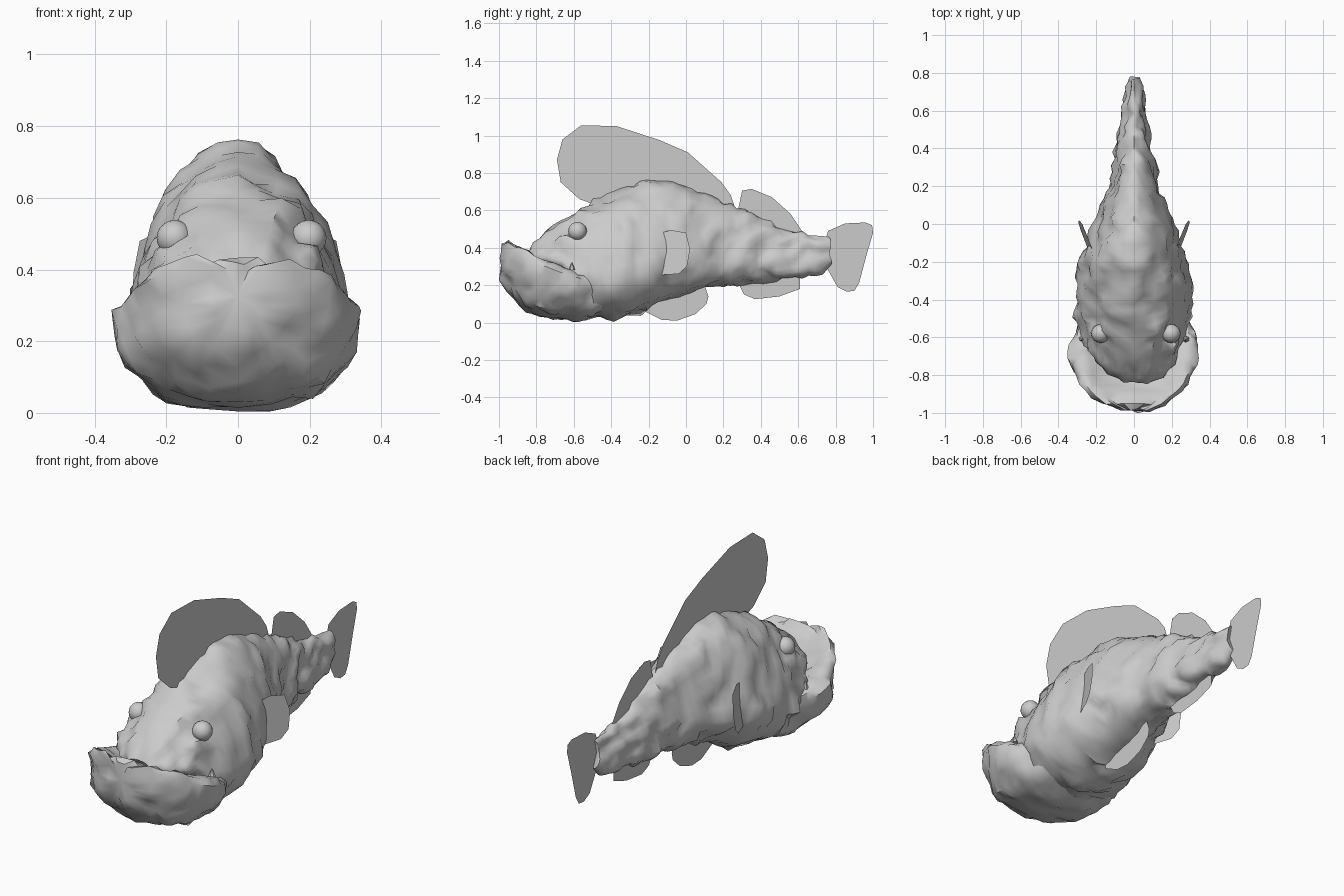
import bpy, bmesh, math
from mathutils import Vector, noise

if "Cube" in bpy.data.objects:
    bpy.data.objects.remove(bpy.data.objects["Cube"])

skin = bpy.data.materials.new("grey skin")
skin.diffuse_color = (0.6, 0.6, 0.6, 1)
skin.use_nodes = True
skin.node_tree.nodes["Principled BSDF"].inputs["Base Color"].default_value = skin.diffuse_color


def finish(name, bm, smooth=True):
    mesh = bpy.data.meshes.new(name)
    bm.to_mesh(mesh)
    bm.free()
    mesh.materials.append(skin)
    ob = bpy.data.objects.new(name, mesh)
    bpy.context.collection.objects.link(ob)
    if smooth:
        bpy.ops.object.select_all(action='DESELECT')
        ob.select_set(True)
        bpy.context.view_layer.objects.active = ob
        bpy.ops.object.shade_smooth_by_angle(angle=math.radians(50))
    return ob


def interp(table, y):
    """Values of a station table at y, linear between rows."""
    if y <= table[0][0]:
        return table[0][1:]
    for a, b in zip(table, table[1:]):
        if y <= b[0]:
            f = (y - a[0]) / (b[0] - a[0])
            return tuple(p + (q - p) * f for p, q in zip(a[1:], b[1:]))
    return table[-1][1:]


def loft(name, rings, amount):
    """Skin closed rings, cap the ends and roughen the surface."""
    bm = bmesh.new()
    loops = [[bm.verts.new(p) for p in ring] for ring in rings]
    n = len(loops[0])
    for a, b in zip(loops, loops[1:]):
        for i in range(n):
            j = (i + 1) % n
            bm.faces.new((a[i], a[j], b[j], b[i]))
    for loop in (loops[0], loops[-1]):
        mid = bm.verts.new(sum((v.co for v in loop), Vector()) / n)
        for i in range(n):
            bm.faces.new((loop[i], loop[(i + 1) % n], mid))
    bmesh.ops.recalc_face_normals(bm, faces=bm.faces)
    bm.normal_update()
    moves = []
    for v in bm.verts:
        bump = 0.8 * noise.noise(v.co * 8) + noise.noise(v.co * 17 + Vector((5, 2, 9)))
        moves.append(v.normal * bump * amount)
    for v, m in zip(bm.verts, moves):
        v.co += m
        v.co.z = max(v.co.z, 0.004)
    bmesh.ops.triangulate(bm, faces=bm.faces)
    return finish(name, bm)


# body stations: y, bottom, top, half width
BODY = [(-0.84, 0.33, 0.38, 0.09), (-0.80, 0.31, 0.43, 0.16), (-0.73, 0.29, 0.48, 0.21),
        (-0.66, 0.24, 0.54, 0.25), (-0.58, 0.08, 0.60, 0.29), (-0.50, 0.025, 0.65, 0.31),
        (-0.40, 0.015, 0.70, 0.315), (-0.30, 0.035, 0.74, 0.305), (-0.20, 0.07, 0.76, 0.285),
        (-0.10, 0.12, 0.75, 0.25), (0, 0.16, 0.73, 0.21), (0.10, 0.175, 0.69, 0.17),
        (0.20, 0.19, 0.64, 0.135), (0.30, 0.20, 0.60, 0.115), (0.40, 0.21, 0.55, 0.1),
        (0.50, 0.23, 0.50, 0.08), (0.60, 0.25, 0.475, 0.062), (0.68, 0.245, 0.47, 0.052),
        (0.74, 0.27, 0.465, 0.04), (0.76, 0.32, 0.45, 0.025)]
# cross-section: height fraction, width fraction
SECTION = [(0, 0), (0.01, 0.25), (0.06, 0.57), (0.16, 0.87), (0.3, 1), (0.45, 0.95), (0.6, 0.84),
           (0.75, 0.70), (0.87, 0.52), (0.96, 0.29), (1, 0)]


def body_ring(y):
    lo, hi, w = interp(BODY, y)
    ts = [0, 0.01, 0.06, 0.13, 0.21, 0.3, 0.4, 0.5, 0.6, 0.7, 0.79, 0.87, 0.93, 0.975, 1]
    side = [(w * interp(SECTION, t)[0], lo + (hi - lo) * t) for t in ts]
    return [Vector((x, y, z)) for x, z in side] + [Vector((-x, y, z)) for x, z in side[-2:0:-1]]


loft("body", [body_ring(-0.84 + 1.6 * i / 46) for i in range(47)], 0.03)

# lower jaw stations: y, bottom, rim height, half width, lip width, mouth floor
JAW = [(-0.985, 0.23, 0.41, 0.08, 0.05, 0.42), (-0.96, 0.18, 0.43, 0.15, 0.07, 0.435),
       (-0.91, 0.12, 0.41, 0.23, 0.09, 0.40), (-0.85, 0.07, 0.375, 0.285, 0.10, 0.34),
       (-0.78, 0.035, 0.34, 0.325, 0.11, 0.27), (-0.70, 0.02, 0.31, 0.345, 0.11, 0.24),
       (-0.62, 0.015, 0.285, 0.34, 0.10, 0.22), (-0.55, 0.015, 0.26, 0.315, 0.08, 0.22),
       (-0.47, 0.03, 0.24, 0.27, 0.08, 0.22), (-0.40, 0.06, 0.22, 0.22, 0.08, 0.2)]


def jaw_ring(y):
    lo, rim, w, lip, floor = interp(JAW, y)
    ring = []
    for i in range(19):
        a = math.pi * i / 18
        c, s = math.cos(a), math.sin(a)
        ring.append(Vector((w * math.copysign(abs(c) ** 0.75, c), y,
                            rim - 0.03 - (rim - 0.03 - lo) * s ** 0.85)))
    inner = w - lip
    top = [(-w + lip * 0.3, rim), (-w + lip * 0.65, rim + 0.003), (-inner, rim - 0.01),
           (-inner * 0.6, floor), (0, floor), (inner * 0.6, floor), (inner, rim - 0.01),
           (w - lip * 0.65, rim + 0.003), (w - lip * 0.3, rim)]
    return ring + [Vector((x, y, z)) for x, z in top]


loft("lower_jaw", [jaw_ring(-0.985 + 0.585 * i / 17) for i in range(18)], 0.024)


def fin(name, outline, place=lambda y, z: (0, y, z)):
    bm = bmesh.new()
    bm.faces.new([bm.verts.new(place(y, z)) for y, z in outline])
    bmesh.ops.triangulate(bm, faces=bm.faces)
    return finish(name, bm, False)


# flat fins on the centre line
fin("dorsal_fin", [(-0.4, 0.6), (0.2, 0.5), (0.26, 0.62), (0.24, 0.68), (0.19, 0.75), (0.01, 0.91),
                   (-0.14, 0.975), (-0.37, 1.05), (-0.56, 1.055), (-0.66, 0.98), (-0.69, 0.87),
                   (-0.67, 0.75), (-0.57, 0.66)])
fin("rear_dorsal_fin", [(0.3, 0.5), (0.5, 0.4), (0.64, 0.46), (0.56, 0.58), (0.46, 0.67),
                        (0.35, 0.715), (0.3, 0.705), (0.28, 0.61)])
fin("tail_fin", [(0.72, 0.36), (0.76, 0.28), (0.81, 0.19), (0.86, 0.165), (0.9, 0.17),
                 (0.925, 0.21), (0.965, 0.36), (1, 0.48), (0.995, 0.52), (0.96, 0.535),
                 (0.85, 0.53), (0.76, 0.49)])
fin("anal_fin", [(0.3, 0.3), (0.28, 0.21), (0.31, 0.15), (0.37, 0.125), (0.5, 0.14),
                 (0.61, 0.18), (0.61, 0.26), (0.5, 0.3)])
fin("belly_fin", [(-0.25, 0.15), (-0.22, 0.06), (-0.13, 0.015), (-0.05, 0.01), (0.05, 0.045),
                  (0.11, 0.1), (0.12, 0.14), (0.1, 0.2), (-0.05, 0.25)])

for s, side in ((1, "right"), (-1, "left")):
    # side fins flare outward toward the tail
    fin(side + "_side_fin", [(-0.17, 0.3), (-0.13, 0.255), (-0.04, 0.26), (0.005, 0.3), (0.022, 0.39),
                             (0, 0.48), (-0.08, 0.495), (-0.15, 0.475)],
        lambda y, z: (s * (0.285 + 0.4 * y - 0.1 * (z - 0.37)), y, z))
    # eyes
    bm = bmesh.new()
    bmesh.ops.create_uvsphere(bm, u_segments=16, v_segments=10, radius=0.05)
    bmesh.ops.translate(bm, verts=bm.verts, vec=(0.01 + s * 0.187, -0.58, 0.488))
    finish(side + "_eye", bm)
    # small corner teeth
    bm = bmesh.new()
    bmesh.ops.create_cone(bm, cap_ends=True, segments=6, radius1=0.018, radius2=0.002, depth=0.04)
    bmesh.ops.translate(bm, verts=bm.verts, vec=(s * 0.275, -0.61, 0.3))
    finish(side + "_tooth", bm)
